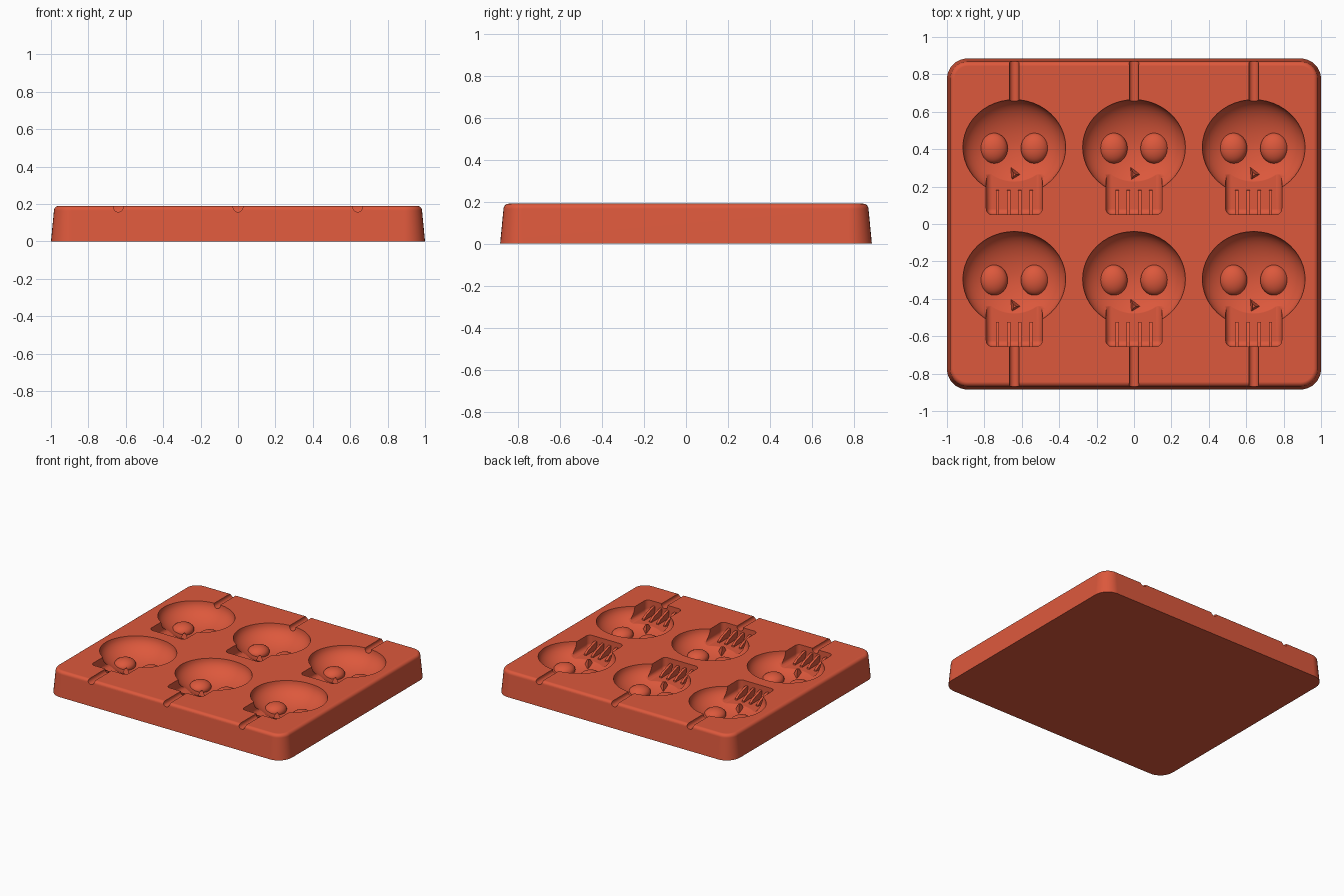
import bpy, bmesh, math
from mathutils import Matrix, Vector

cube = bpy.data.objects.get("Cube")
if cube:
    bpy.data.objects.remove(cube, do_unlink=True)

red = bpy.data.materials.new("coral_red_silicone")
red.use_nodes = True
red.diffuse_color = (0.72, 0.098, 0.045, 1)
red.node_tree.nodes["Principled BSDF"].inputs["Base Color"].default_value = red.diffuse_color

TOP = 0.19
COLUMNS = (-0.64, 0, 0.64)
ROWS = (0.41, -0.295)      # centre of each skull bowl


def finish(name, bm):
    bmesh.ops.recalc_face_normals(bm, faces=bm.faces)
    mesh = bpy.data.meshes.new(name)
    bm.to_mesh(mesh)
    bm.free()
    mesh.materials.append(red)
    ob = bpy.data.objects.new(name, mesh)
    bpy.context.collection.objects.link(ob)
    return ob


def smooth(ob, degrees=35):
    bpy.ops.object.select_all(action='DESELECT')
    ob.select_set(True)
    bpy.context.view_layer.objects.active = ob
    bpy.ops.object.shade_smooth_by_angle(angle=math.radians(degrees))


def ellipsoid(name, centre, radii, segments=48, rings=24):
    bm = bmesh.new()
    bmesh.ops.create_uvsphere(bm, u_segments=segments, v_segments=rings, radius=1)
    bm.transform(Matrix.Translation(centre) @ Matrix.Diagonal((*radii, 1)))
    return finish(name, bm)


def rounded_box(name, centre, size, radius):
    bm = bmesh.new()
    bmesh.ops.create_cube(bm, size=1)
    bm.transform(Matrix.Translation(centre) @ Matrix.Diagonal((*size, 1)))
    bmesh.ops.bevel(bm, geom=bm.edges[:], offset=radius, segments=5,
                    profile=0.5, affect='EDGES')
    return finish(name, bm)


def rod(name, x, y0, y1, z, radius):
    bm = bmesh.new()
    bmesh.ops.create_cone(bm, cap_ends=True, segments=24, radius1=radius,
                          radius2=radius, depth=abs(y1 - y0))
    bm.transform(Matrix.Translation((x, (y0 + y1) / 2, z))
                 @ Matrix.Rotation(math.pi / 2, 4, 'X'))
    return finish(name, bm)


def carve(target, cutter):
    mod = target.modifiers.new("carve", 'BOOLEAN')
    mod.operation, mod.solver, mod.object = 'DIFFERENCE', 'EXACT', cutter
    bpy.ops.object.select_all(action='DESELECT')
    target.select_set(True)
    bpy.context.view_layer.objects.active = target
    bpy.ops.object.modifier_apply(modifier=mod.name)
    bpy.data.objects.remove(cutter, do_unlink=True)


# Tray: stacked rounded rectangles, tapered sides and a rolled top edge
def tray():
    bm = bmesh.new()
    roll = 0.025
    levels = [(0, 0)]
    for i in range(7):
        a = math.radians(15 * i)
        levels.append((0.016 + roll * (1 - math.cos(a)), TOP - roll + roll * math.sin(a)))
    loops = []
    for inset, z in levels:
        r = 0.11 - inset
        loop = []
        for q, (sx, sy) in enumerate(((1, 1), (-1, 1), (-1, -1), (1, -1))):
            for k in range(9):
                a = math.pi / 2 * (q + k / 8)
                loop.append(bm.verts.new((sx * 0.89 + r * math.cos(a),
                                          sy * 0.775 + r * math.sin(a), z)))
        loops.append(loop)
    for low, high in zip(loops, loops[1:]):
        for i in range(len(low)):
            j = (i + 1) % len(low)
            bm.faces.new((low[i], low[j], high[j], high[i]))
    bm.faces.new(loops[0][::-1])
    bm.faces.new(loops[-1])
    return finish("mould_tray", bm)


# Nose: a small tapered triangular peak
def nose(x, y):
    bm = bmesh.new()
    bmesh.ops.create_cone(bm, cap_ends=True, segments=3, radius1=0.058,
                          radius2=0.012, depth=0.08)
    for v in bm.verts:
        v.co.x, v.co.y = v.co.y, -v.co.x
    apex = max(bm.verts, key=lambda v: v.co.xy.length).co
    top_y = max(v.co.y for v in bm.verts)
    flip = -1 if top_y < 0.05 else 1
    bm.transform(Matrix.Translation((x, y - 0.145, 0.08))
                 @ Matrix.Diagonal((0.85, flip, 1, 1)))
    return finish("nose_peak", bm)


# Tooth gap: a thin fin rising along the jaw floor to the front wall
def tooth_gap(x, y):
    bm = bmesh.new()
    profile = ((-0.37, 0.05), (-0.37, 0.155), (-0.335, 0.15), (-0.26, 0.125),
               (-0.23, 0.105), (-0.22, 0.05))
    face = bm.faces.new([bm.verts.new((x - 0.009, y + py, pz)) for py, pz in profile])
    side = bmesh.ops.extrude_face_region(bm, geom=[face])
    bmesh.ops.translate(bm, vec=Vector((0.018, 0, 0)),
                        verts=[g for g in side["geom"] if isinstance(g, bmesh.types.BMVert)])
    return finish("tooth_gap_ridge", bm)


body = tray()
for row, y in enumerate(ROWS):
    for x in COLUMNS:
        # Stick channel, skull bowl and jaw pocket
        ends = (y + 0.2, 1) if row == 0 else (y - 0.32, -1)
        carve(body, rod("channel_cutter", x, *ends, TOP - 0.006, 0.026))
        carve(body, ellipsoid("bowl_cutter", (x, y, TOP + 0.001), (0.275, 0.255, 0.14)))
        carve(body, rounded_box("jaw_cutter", (x, y - 0.22, TOP + 0.01),
                                (0.3, 0.28, 0.21), 0.032))
        # Raised features inside the pocket
        for side in (-1, 1):
            smooth(ellipsoid("eye_dome", (x + side * 0.11, y - 0.005, 0.065),
                             (0.075, 0.082, 0.048), 32, 16))
        nose(x, y)
        for offset in (-0.09, -0.03, 0.03, 0.09):
            tooth_gap(x + offset, y)

smooth(body)
weighted = body.modifiers.new("even_shading", 'WEIGHTED_NORMAL')
weighted.keep_sharp = True
